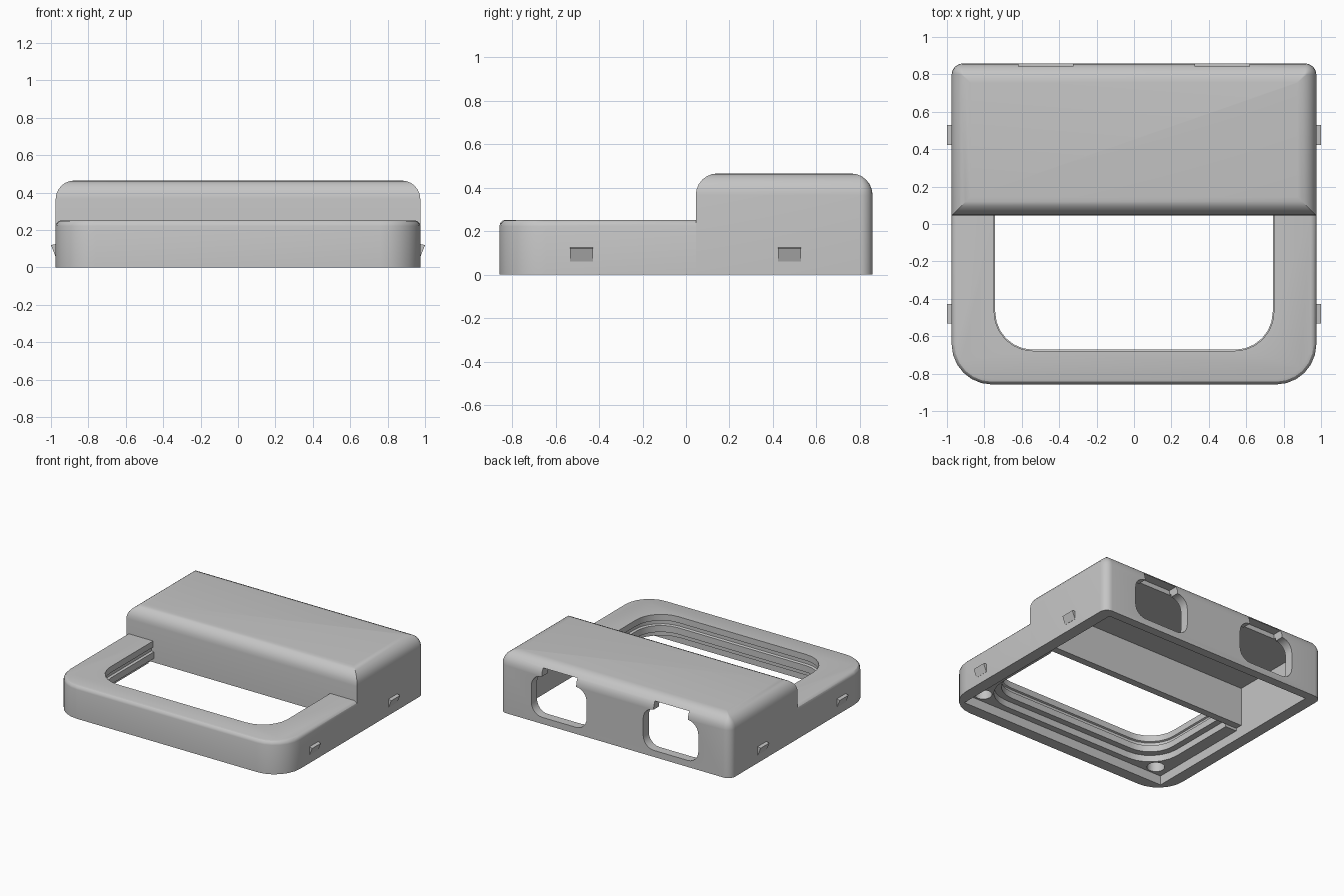
import bpy
import bmesh
from math import sin, cos, pi
from mathutils import Matrix

if "Cube" in bpy.data.objects:
    bpy.data.objects.remove(bpy.data.objects["Cube"])

grey = bpy.data.materials.new("plain grey")
grey.use_nodes = True
COLOR = (0.56, 0.56, 0.56, 1)
grey.diffuse_color = COLOR
grey.node_tree.nodes["Principled BSDF"].inputs["Base Color"].default_value = COLOR


def outline(x0, x1, y0, y1, front_r, back_r, inset, steps=6):
    """Rounded rectangle, with its own radius for front and back corners."""
    x0, x1, y0, y1 = x0 + inset, x1 - inset, y0 + inset, y1 - inset
    corners = [(x1, y0, -1, 1, front_r, -pi / 2), (x1, y1, -1, -1, back_r, 0),
               (x0, y1, 1, -1, back_r, pi / 2), (x0, y0, 1, 1, front_r, pi)]
    points = []
    for x, y, sx, sy, radius, start in corners:
        if radius == 0:
            points.append((x, y))
            continue
        r = max(radius - inset, 0.004)
        for i in range(steps + 1):
            a = start + i / steps * pi / 2
            points.append((x + sx * r + r * cos(a), y + sy * r + r * sin(a)))
    return points


def loft(name, bounds, front_r, back_r, layers):
    """Solid through rounded rectangles given as (inset, z) layers."""
    bm = bmesh.new()
    rings = [[bm.verts.new((x, y, z)) for x, y in outline(*bounds, front_r, back_r, inset)]
             for inset, z in layers]
    bm.faces.new(rings[0][::-1])
    bm.faces.new(rings[-1])
    for low, high in zip(rings, rings[1:]):
        for i in range(len(low)):
            j = (i + 1) % len(low)
            bm.faces.new((low[i], low[j], high[j], high[i]))
    mesh = bpy.data.meshes.new(name)
    bm.to_mesh(mesh)
    bm.free()
    mesh.materials.append(grey)
    obj = bpy.data.objects.new(name, mesh)
    bpy.context.collection.objects.link(obj)
    return obj


def box(name, x0, x1, y0, y1, z0, z1):
    return loft(name, (x0, x1, y0, y1), 0, 0, [(0, z0), (0, z1)])


def activate(obj):
    bpy.ops.object.select_all(action='DESELECT')
    obj.select_set(True)
    bpy.context.view_layer.objects.active = obj


def cut(obj, cutter):
    cutter.hide_render = True
    activate(obj)
    mod = obj.modifiers.new("cut", 'BOOLEAN')
    mod.operation, mod.solver, mod.object = 'DIFFERENCE', 'EXACT', cutter
    bpy.ops.object.modifier_apply(modifier=mod.name)
    bpy.data.objects.remove(cutter)


def smooth(obj):
    activate(obj)
    bpy.ops.object.shade_smooth_by_angle(angle=pi / 6)


def rounding(radius, top, steps):
    """Layers of a quarter-round top edge."""
    return [(radius * (1 - cos(a)), top - radius + radius * sin(a))
            for a in (i / steps * pi / 2 for i in range(steps + 1))]


W = 0.975       # half width
UNDER = 0.07    # height of the frame's underside above the rim
INNER = 0.885   # half width of the hollow

# Low front frame: thick deck standing on a thin rim
frame = loft("front_frame", (-W, W, -0.858, 0.3), 0.215, 0,
             [(0, 0)] + rounding(0.03, 0.252, 3))
cut(frame, box("frame_hollow", -INNER, INNER, -0.77, 0.5, -0.1, UNDER))

# Opening with a groove around its wall and a wider pocket underneath
cut(frame, loft("opening_cutter", (-0.76, 0.76, -0.69, 0.4), 0.22, 0,
                [(0.018, -0.1), (0.018, 0.17), (0, 0.175), (0, 0.2),
                 (0.012, 0.205), (0.012, 0.6)]))
cut(frame, loft("pocket_cutter", (-0.79, 0.79, -0.72, 0.4), 0.24, 0, [(0, -0.1), (0, 0.12)]))

# Round holes in the front corners of the underside
for side in (-1, 1):
    x, y, r = side * 0.78, -0.695, 0.062
    cut(frame, loft("round_hole", (x - r, x + r, y - r, y + r), r, r, [(0, 0.03), (0, 0.15)]))
cut(frame, box("trim_cutter", -2, 2, 0.046, 2, -1, 1))
smooth(frame)

# Tall rear housing, hollow, with rounded top edges
housing = loft("rear_housing", (-W, W, 0.045, 0.858), 0, 0.06,
               [(0, 0)] + rounding(0.1, 0.465, 6))
cut(housing, box("housing_hollow", -INNER, INNER, 0.1, 0.79, -0.1, 0.385))
cut(housing, box("front_wall_gap", -INNER, INNER, -0.1, 0.15, -0.1, 0.09))

# Two rounded rear ports, each with a narrow slot above
for side in (-1, 1):
    x = side * 0.472
    port = loft("port_cutter", (x - 0.233, x + 0.233, 0.05, 0.36), 0.09, 0.09,
                [(0, -1), (0, -0.7)])
    port.data.transform(Matrix.Rotation(pi / 2, 4, 'X'))
    cut(housing, port)
    cut(housing, box("slot_cutter", x - 0.145, x + 0.145, 0.77, 1, 0.3, 0.42))
smooth(housing)

# Wedge-shaped snap catches on the sides
for side, label in ((-1, "right"), (1, "left")):
    for y, place in ((-0.48, "front"), (0.475, "rear")):
        catch = box(f"{label}_{place}_catch", -0.025, 0.025, y - 0.053, y + 0.053, 0.06, 0.13)
        for v in catch.data.vertices:
            if v.co.x * side > 0:
                v.co.x = side * (0.001 if v.co.z < 0.1 else 0.025)
                v.co.z = min(v.co.z, 0.12)
            v.co.x += side * W
